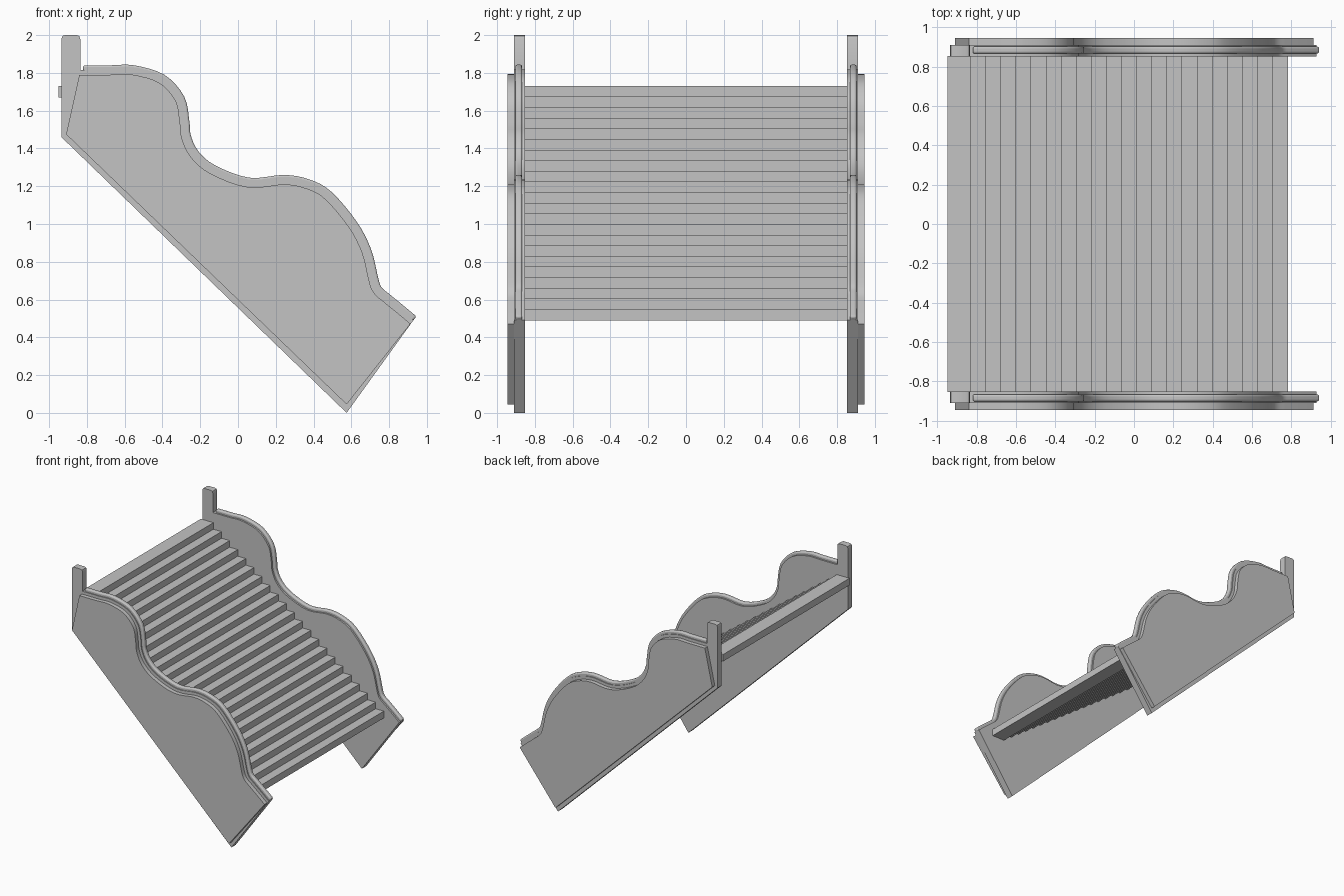
import bpy, bmesh
from mathutils import Vector

cube = bpy.data.objects.get("Cube")
if cube:
    bpy.data.objects.remove(cube, do_unlink=True)

# One plain grey for everything
grey = bpy.data.materials.new("plain_grey")
grey.use_nodes = True
color = (0.55, 0.55, 0.55, 1)
grey.diffuse_color = color
grey.node_tree.nodes["Principled BSDF"].inputs["Base Color"].default_value = color


def prism(name, outline, y0, y1, bevel=0.0, smooth=False):
    """Extrude an (x, z) outline from y0 to y1."""
    bm = bmesh.new()
    face = bm.faces.new([bm.verts.new((p[0], y0, p[1])) for p in outline])
    new = bmesh.ops.extrude_face_region(bm, geom=[face])["geom"]
    verts = [g for g in new if isinstance(g, bmesh.types.BMVert)]
    bmesh.ops.translate(bm, verts=verts, vec=(0, y1 - y0, 0))
    bmesh.ops.recalc_face_normals(bm, faces=bm.faces)
    mesh = bpy.data.meshes.new(name)
    bm.to_mesh(mesh)
    bm.free()
    mesh.materials.append(grey)
    obj = bpy.data.objects.new(name, mesh)
    bpy.context.collection.objects.link(obj)
    if bevel:
        mod = obj.modifiers.new("rounded_edges", "BEVEL")
        mod.width, mod.segments = bevel, 3
        mod.limit_method = "ANGLE"
    if smooth:
        bpy.ops.object.select_all(action="DESELECT")
        obj.select_set(True)
        bpy.context.view_layer.objects.active = obj
        bpy.ops.object.shade_smooth_by_angle(angle=0.6)
    return obj


def smooth_path(points, steps=4):
    """Catmull-Rom curve through the points."""
    pts = [Vector(p) for p in points]
    pts = [2 * pts[0] - pts[1]] + pts + [2 * pts[-1] - pts[-2]]
    path = []
    for a, b, c, d in zip(pts, pts[1:], pts[2:], pts[3:]):
        for i in range(steps):
            t = i / steps
            path.append(0.5 * (2 * b + (c - a) * t + (2 * a - 5 * b + 4 * c - d) * t ** 2
                               + (3 * b - a - 3 * c + d) * t ** 3))
    return path + [pts[-2]]


def inset(path, dist):
    """Shift an open path to its lower side."""
    result = []
    for i, p in enumerate(path):
        t = (path[min(i + 1, len(path) - 1)] - path[max(i - 1, 0)]).normalized()
        result.append(p + dist * Vector((t.y, -t.x)))
    return result


# Wavy top line of the side walls
wave = smooth_path([
    (-0.82, 1.84), (-0.68, 1.84), (-0.55, 1.84), (-0.39, 1.79), (-0.285, 1.675),
    (-0.257, 1.54), (-0.25, 1.47), (-0.21, 1.385), (-0.12, 1.31), (0.06, 1.245),
    (0.245, 1.26), (0.38, 1.235), (0.495, 1.17), (0.63, 1.01), (0.705, 0.865),
    (0.742, 0.715), (0.76, 0.665), (0.80, 0.63), (0.87, 0.573), (0.945, 0.51)])

post = [(-0.935, 1.46), (-0.935, 1.98), (-0.93, 1.995), (-0.915, 2.0),
        (-0.855, 2.0), (-0.84, 1.995), (-0.835, 1.98), (-0.835, 1.815)]
board = post + inset(wave, 0.025) + [(0.575, 0.0)]
plate = [(-0.91, 1.475), (-0.84, 1.79)] + inset(wave, 0.05) + [(0.575, 0.045)]
rail = wave + inset(wave, 0.04)[::-1]

# Side walls: board with post, outer panel and rounded handrail bead
for side, s in (("right", -1), ("left", 1)):
    name = "front" if s < 0 else "back"
    prism(name + "_wall_with_post", board, s * 0.853, s * 0.91, smooth=True)
    prism(name + "_outer_panel", plate, s * 0.905, s * 0.945, smooth=True)
    prism(name + "_handrail", rail, s * 0.867, s * 0.903, bevel=0.01, smooth=True)

# Stair treads: overlapping slabs
COUNT, DEPTH, THICK = 22, 0.12, 0.059
for i in range(COUNT):
    f = i / (COUNT - 1)
    x = -0.95 + f * 1.613
    z = 1.73 - f * 1.181
    prism(f"tread_{i + 1}", [(x, z), (x + DEPTH, z), (x + DEPTH, z - THICK), (x, z - THICK)],
          -0.854, 0.854)
